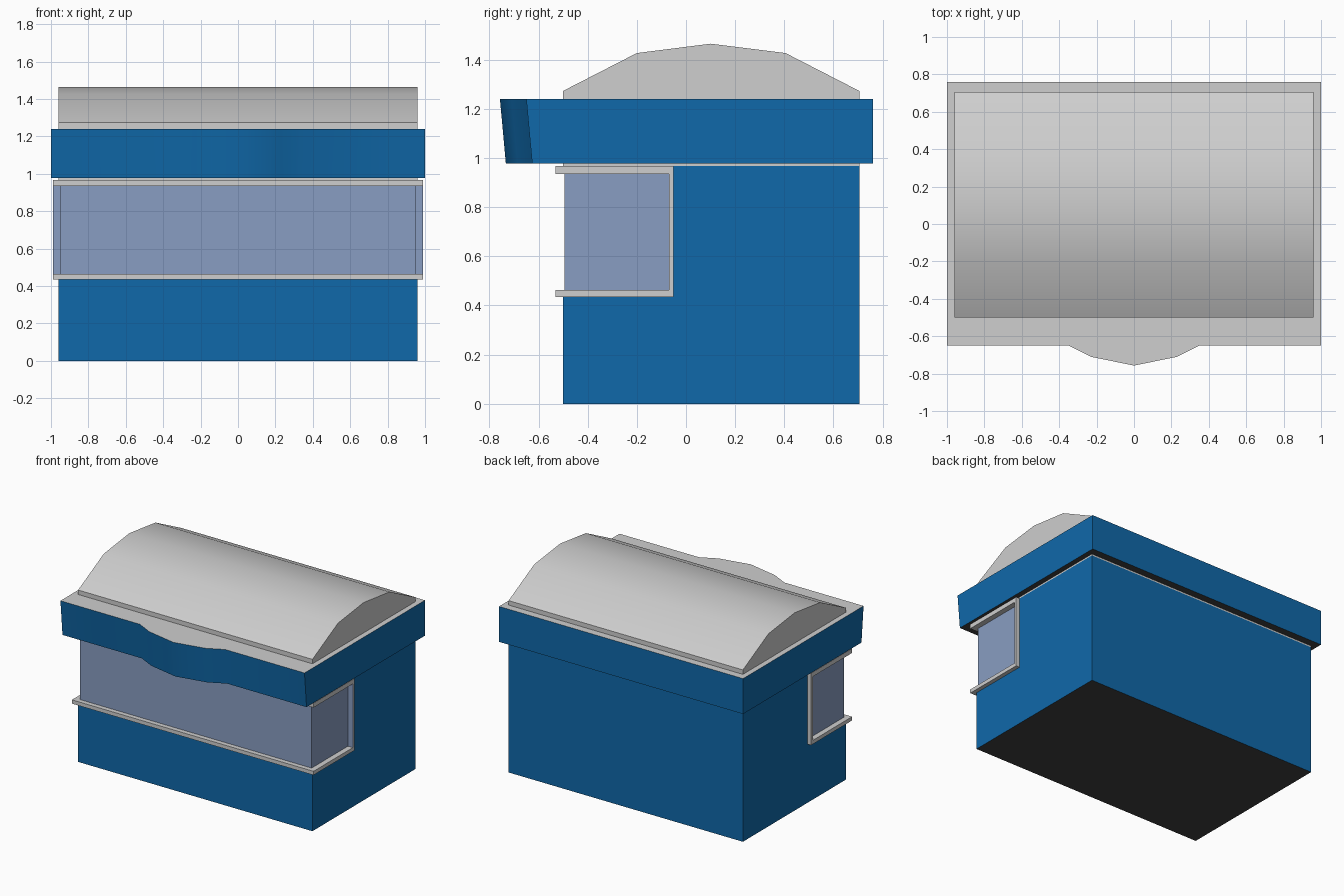
import bpy, bmesh, math

if "Cube" in bpy.data.objects:
    bpy.data.objects.remove(bpy.data.objects["Cube"])


def material(name, rgb):
    m = bpy.data.materials.new(name)
    m.diffuse_color = (*rgb, 1)
    m.use_nodes = True
    m.node_tree.nodes["Principled BSDF"].inputs["Base Color"].default_value = m.diffuse_color
    return m


BLUE = material("blue paint", (0.005, 0.14, 0.40))
GREY = material("light grey trim", (0.62, 0.62, 0.62))
GLASS = material("window glass", (0.25, 0.34, 0.54))
DARK = material("dark underside", (0.05, 0.05, 0.05))


def loft(name, bottom, top, mats, rule=None, smooth=False):
    """Solid between two matching loops; rule(normal) picks the material slot."""
    bm = bmesh.new()
    a = [bm.verts.new(p) for p in bottom]
    b = [bm.verts.new(p) for p in top]
    n = len(a)
    bm.faces.new(a)
    bm.faces.new(b)
    for i in range(n):
        j = (i + 1) % n
        bm.faces.new((a[i], a[j], b[j], b[i]))
    bmesh.ops.recalc_face_normals(bm, faces=bm.faces)
    bm.normal_update()
    if rule:
        for f in bm.faces:
            f.material_index = rule(f.normal)
    me = bpy.data.meshes.new(name)
    bm.to_mesh(me)
    bm.free()
    for m in mats:
        me.materials.append(m)
    ob = bpy.data.objects.new(name, me)
    bpy.context.collection.objects.link(ob)
    if smooth:
        bpy.ops.object.select_all(action='DESELECT')
        ob.select_set(True)
        bpy.context.view_layer.objects.active = ob
        bpy.ops.object.shade_smooth_by_angle(angle=math.radians(35))
    return ob


def prism(name, outline, z0, z1, mats, rule=None):
    return loft(name, [(x, y, z0) for x, y in outline],
                [(x, y, z1) for x, y in outline], mats, rule)


def box(name, x0, x1, y0, y1, z0, z1, mats, rule=None):
    return prism(name, [(x0, y0), (x1, y0), (x1, y1), (x0, y1)], z0, z1, mats, rule)


W, FRONT, BACK, POST = 0.96, -0.5, 0.705, -0.05

# Walls: an L-shaped side profile leaving the front upper part open for glass
side = [(FRONT, 0), (BACK, 0), (BACK, 0.967), (POST - 0.01, 0.967),
        (POST - 0.01, 0.45), (FRONT, 0.45)]
loft("walls", [(-W, y, z) for y, z in side], [(W, y, z) for y, z in side],
     [BLUE, DARK], lambda n: 1 if n.z < -0.9 else 0)

# Wrap-around glazing
box("window_glass", -0.95, 0.95, -0.495, POST - 0.01, 0.45, 0.967, [GLASS])

# Sill and head rails running around the front and both sides
for name, z0, z1 in (("window_sill", 0.435, 0.463), ("window_head", 0.935, 0.968)):
    box(name, -0.99, 0.99, -0.53, POST, z0, z1, [GREY])

# Rear window posts, with glass coloured reveals facing forward
for name, s in (("left_post", -1), ("right_post", 1)):
    x0, x1 = sorted((s * 0.945, s * 0.99))
    box(name, x0, x1, -0.07, POST, 0.463, 0.935, [GREY, GLASS],
        lambda n: 1 if n.y < -0.9 else 0)

# Fascia canopy with a bowed centre and a front that leans outwards
bow = [(-1, -0.65), (-0.35, -0.65), (-0.23, -0.71), (0, -0.757),
       (0.23, -0.71), (0.35, -0.65), (1, -0.65)]
rear = [(1, 0.76), (-1, 0.76)]
loft("fascia_canopy",
     [(x, y + 0.024, 0.978) for x, y in bow] + [(x, y, 0.978) for x, y in rear],
     [(x, y, 1.24) for x, y in bow + rear],
     [BLUE, GREY, DARK],
     lambda n: 1 if n.z > 0.9 else (2 if n.z < -0.9 else 0), smooth=True)

# Barrel roof, its base showing as a thin strip below the canopy
arch = [(FRONT, 0.967), (FRONT, 1.273), (-0.2, 1.427), (0.1, 1.465),
        (0.405, 1.427), (BACK, 1.273), (BACK, 0.967)]
loft("barrel_roof", [(-W, y, z) for y, z in arch], [(W, y, z) for y, z in arch],
     [GREY], smooth=True)
